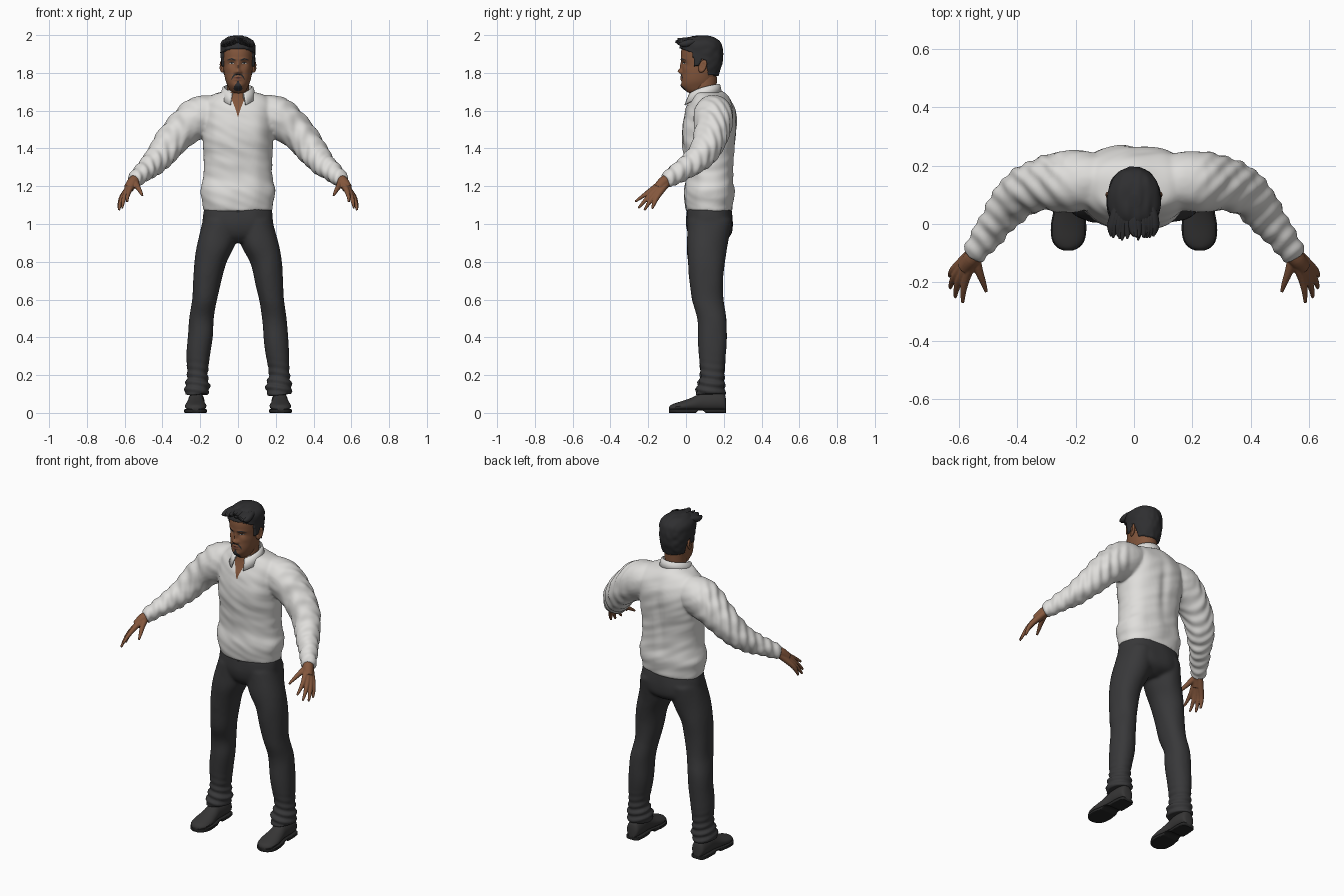
import bpy, bmesh, math, random
from mathutils import Vector, noise
from mathutils.bvhtree import BVHTree

random.seed(4)
cube = bpy.data.objects.get("Cube")
if cube:
    bpy.data.objects.remove(cube)


def material(name, r, g, b):
    m = bpy.data.materials.new(name)
    m.use_nodes = True
    m.diffuse_color = (r, g, b, 1)
    node = next(n for n in m.node_tree.nodes if n.type == 'BSDF_PRINCIPLED')
    node.inputs["Base Color"].default_value = (r, g, b, 1)
    node.inputs["Roughness"].default_value = 0.8
    return m


WHITE = material("shirt white", .74, .73, .71)
CHARCOAL = material("trouser charcoal", .04, .04, .042)
SKIN = material("brown skin", .23, .095, .046)
HAIR = material("black hair", .028, .028, .03)
LEATHER = material("shoe leather", .038, .037, .037)
SOLE = material("sole black", .018, .018, .018)
LIP = material("lip brown", .17, .06, .042)
EYE = material("eye white", .45, .4, .36)


def spline(keys, n):
    """Catmull-Rom through tuples, n samples per span."""
    out = []
    for i in range(len(keys) - 1):
        q = [keys[max(0, min(len(keys) - 1, i + k))] for k in (-1, 0, 1, 2)]
        for t in (j / n for j in range(n)):
            out.append(tuple(b + .5 * t * (c - a + t * (2*a - 5*b + 4*c - d + t * (3*(b - c) + d - a)))
                             for a, b, c, d in zip(*q)))
    return out + [keys[-1]]


def loft(bm, rings):
    rows = [[bm.verts.new(p) for p in ring] for ring in rings]
    n = len(rows[0])
    for a, b in zip(rows, rows[1:]):
        for i in range(n):
            bm.faces.new((a[i], a[(i+1) % n], b[(i+1) % n], b[i]))
    bm.faces.new(rows[0][::-1])
    bm.faces.new(rows[-1])


def oval(n, power):
    for i in range(n):
        a = math.tau * i / n
        yield [math.copysign(abs(c) ** (2 / power), c) for c in (math.cos(a), math.sin(a))]


def stack(bm, keys, side=1, sides=48, power=2.3, n=6):
    """Horizontal ovals; keys are (z, front y, back y, half width, centre x)."""
    loft(bm, [[(side*cx + rx*c, (yf + yb)/2 + (yb - yf)/2*s, z) for c, s in oval(sides, power)]
              for z, yf, yb, rx, cx in spline(keys, n)])


def tube(bm, keys, side=1, sides=20, n=5):
    """Round limb; keys are (x, y, z, radius)."""
    k = spline(keys, n)
    pts = [Vector((side*p[0], p[1], p[2])) for p in k]
    rings = []
    for i, p in enumerate(pts):
        t = (pts[min(i+1, len(pts)-1)] - pts[max(i-1, 0)]).normalized()
        u = t.cross(Vector((.3*side, .4, .86))).normalized()
        w = t.cross(u)
        rings.append([p + k[i][3] * (u*c + w*s) for c, s in oval(sides, 2)])
    loft(bm, rings)


def finish(name, bm, mat, voxel=0, smooth=4, angle=60):
    bmesh.ops.recalc_face_normals(bm, faces=bm.faces)
    me = bpy.data.meshes.new(name)
    bm.to_mesh(me)
    bm.free()
    ob = bpy.data.objects.new(name, me)
    bpy.context.collection.objects.link(ob)
    if voxel:
        r = ob.modifiers.new("blend", 'REMESH')
        r.mode, r.voxel_size = 'VOXEL', voxel
        s = ob.modifiers.new("relax", 'SMOOTH')
        s.factor, s.iterations = .5, smooth
        dg = bpy.context.evaluated_depsgraph_get()
        baked = bpy.data.meshes.new_from_object(ob.evaluated_get(dg))
        ob.modifiers.clear()
        ob.data = baked
    ob.data.materials.clear()
    ob.data.materials.append(mat)
    bpy.ops.object.select_all(action='DESELECT')
    ob.select_set(True)
    bpy.context.view_layer.objects.active = ob
    bpy.ops.object.shade_smooth_by_angle(angle=math.radians(angle))
    return ob


def displace(ob, fn):
    moves = [v.normal * fn(v.co) for v in ob.data.vertices]
    for v, m in zip(ob.data.vertices, moves):
        v.co += m
    ob.data.update()


def bump(x, w):
    return math.exp(-(x / w) ** 2)


def decal(name, target, keys, mat, mirror=False, lift=.0015):
    """Thin strip laid on the front of a part; keys are (x, z, half width)."""
    tree = BVHTree.FromPolygons([v.co for v in target.data.vertices],
                                [p.vertices for p in target.data.polygons])
    bm = bmesh.new()
    k = spline(keys, 6)
    for side in ((1, -1) if mirror else (1,)):
        rows = []
        for i, (x, z, w) in enumerate(k):
            a, b = k[max(i-1, 0)], k[min(i+1, len(k)-1)]
            d = Vector((a[1] - b[1], b[0] - a[0])).normalized()
            row = []
            for j in range(9):
                o = d * w * (j - 4) / 4
                hit = tree.ray_cast(Vector((side*(x + o.x), -1, z + o.y)), Vector((0, 1, 0)))[0]
                row.append(bm.verts.new(hit - Vector((0, lift, 0))) if hit else None)
            rows.append(row)
        for a, b in zip(rows, rows[1:]):
            for j in range(8):
                q = (a[j], a[j+1], b[j+1], b[j])
                if all(q):
                    bm.faces.new(q)
    bm.normal_update()
    bmesh.ops.reverse_faces(bm, faces=[f for f in bm.faces if f.normal.y > 0])
    me = bpy.data.meshes.new(name)
    bm.to_mesh(me)
    bm.free()
    me.materials.append(mat)
    bpy.context.collection.objects.link(bpy.data.objects.new(name, me))


# Shirt: torso and sleeves blended, then creased
bm = bmesh.new()
stack(bm, [(1.065, 0, .245, .182, 0), (1.11, -.008, .25, .187, 0), (1.17, -.01, .258, .2, 0),
           (1.24, -.002, .25, .185, 0), (1.35, -.012, .257, .178, 0), (1.48, -.022, .272, .187, 0),
           (1.58, -.008, .268, .195, 0), (1.64, .015, .245, .185, 0), (1.68, .03, .215, .14, 0),
           (1.705, .03, .175, .078, 0)])
for s in (1, -1):
    tube(bm, [(.1, .14, 1.59, .085), (.2, .145, 1.57, .108), (.31, .137, 1.485, .093), (.39, .1, 1.39, .08),
              (.44, .045, 1.33, .068), (.5, -.035, 1.275, .053), (.552, -.108, 1.227, .041)], s, 28)
shirt = finish("shirt", bm, WHITE, .008, 10)


def creases(p):
    arm = min(1, max(0, (abs(p.x) - .2) / .1))
    body = noise.noise((p.x*9, p.y*7, p.z*5)) * .009 + noise.noise((p.x*6, p.y*8, p.z*24 + p.x*10)) * .004
    sleeve = noise.noise((p.x*16, p.y*16, p.z*16)) * .006 + .003 * math.sin(90 * (p.x*p.x/abs(p.x) - p.y)) \
        if arm else 0
    spine = -.012 * bump(p.x, .03) * bump(p.z - 1.42, .16) if p.y > .15 else 0
    return body * (1 - arm) + sleeve * arm + spine


displace(shirt, creases)
decal("open_neck", shirt, [(0, 1.57, .002), (0, 1.61, .014), (0, 1.66, .034), (0, 1.7, .05)], SKIN, lift=.003)

# Collar folded around the neck, open at the front
bm = bmesh.new()
rows = []
for i in range(41):
    a = math.radians(-158 + 316 * i / 40)
    f = (abs(i - 20) / 20) ** 2
    top = 1.742 - .05 * f
    row = []
    for grow, z in ((0, top - .05), (.002, top), (.012, top - .004), (.022 + .016*f, top - .05 - .012*f)):
        row.append(bm.verts.new(((.07 + grow) * math.sin(a), .095 + (.074 + grow) * math.cos(a), z)))
    rows.append(row)
for a, b in zip(rows, rows[1:]):
    for j in range(3):
        bm.faces.new((a[j], a[j+1], b[j+1], b[j]))
collar = finish("collar", bm, WHITE)
collar.modifiers.new("cloth", 'SOLIDIFY').thickness = .006

# Trousers: hips and legs blended
bm = bmesh.new()
stack(bm, [(.9, .05, .18, .07, 0), (.94, .015, .235, .15, 0), (1.0, .0, .248, .185, 0), (1.085, .005, .24, .178, 0)])
for s in (1, -1):
    stack(bm, [(1.02, .01, .24, .095, .09), (.9, .003, .22, .1, .113), (.8, .01, .206, .084, .146),
               (.7, .018, .198, .075, .164), (.6, .032, .2, .066, .177), (.5, .06, .214, .066, .193),
               (.4, .066, .216, .066, .2), (.3, .07, .21, .062, .21), (.2, .075, .203, .055, .217),
               (.14, .058, .206, .068, .216), (.095, .05, .21, .062, .22)], s, 32, 2.1)
trousers = finish("trousers", bm, CHARCOAL, .008, 8)
displace(trousers, lambda p: noise.noise((p.x*11, p.y*11, p.z*7)) * .005 +
         bump(p.z - .15, .08) * .005 * math.sin(p.z*150 + p.x*25 + p.y*20))
decal("waist_button", trousers, [(-.009, 1.073, .012), (.009, 1.073, .012)], SOLE)

# Shoes: vertical cross-sections from heel to toe over a sole
shoe = [(.212, .022, .07), (.2, .038, .105), (.15, .044, .115), (.09, .043, .11), (.04, .05, .085),
        (-.01, .057, .066), (-.055, .052, .052), (-.08, .034, .042), (-.09, .014, .03)]
for s, label in ((1, "left"), (-1, "right")):
    for part, mat, grow in (("shoe", LEATHER, 0), ("sole", SOLE, .004)):
        bm = bmesh.new()
        rings = []
        for y, w, h in spline(shoe, 4):
            cx = s * (.222 + (.1 - y) * .02)
            if grow:
                arch = .012 if .06 < y < .1 else 0
                rings.append([(cx + (w + grow) * c, y, arch + (.02 - arch) * (t + 1) / 2) for c, t in oval(24, 8)])
            else:
                rings.append([(cx + w * c * (1 - .22 * max(0, t)), y, .012 + (h - .012) * (t + 1) / 2)
                              for c, t in oval(24, 2.4)])
        loft(bm, rings)
        finish(f"{label}_{part}", bm, mat, angle=45)

# Hands: each finger runs back through the palm
fingers = [((.548, -.115, 1.232), (.575, -.185, 1.178), (.585, -.232, 1.145), (.587, -.27, 1.118)),
           ((.555, -.112, 1.226), (.593, -.18, 1.163), (.608, -.222, 1.118), (.613, -.252, 1.084)),
           ((.558, -.106, 1.222), (.606, -.167, 1.152), (.624, -.2, 1.106), (.63, -.22, 1.073)),
           ((.558, -.1, 1.217), (.612, -.15, 1.147), (.627, -.169, 1.108), (.631, -.18, 1.08)),
           ((.545, -.115, 1.222), (.531, -.163, 1.196), (.517, -.2, 1.172), (.506, -.232, 1.15))]
for s, label in ((1, "left"), (-1, "right")):
    bm = bmesh.new()
    tube(bm, [(.535, -.085, 1.24, .03), (.556, -.118, 1.222, .03), (.58, -.15, 1.188, .026)], s)
    for joints in fingers:
        tube(bm, [(*p, r) for p, r in zip(joints, (.019, .0145, .0105, .006))], s, 14)
    finish(f"{label}_hand", bm, SKIN, .0035, 4)

# Neck
bm = bmesh.new()
stack(bm, [(1.6, .03, .15, .06, 0), (1.68, .035, .158, .059, 0), (1.78, .04, .165, .06, 0)], power=2)
finish("neck", bm, SKIN)

# Head with modelled features: (x, z, x spread, z spread, forward push)
skull = [(1.69, .035, .1, .02, 0), (1.7, .005, .12, .038, 0), (1.73, -.02, .14, .054, 0), (1.76, -.024, .152, .066, 0),
         (1.8, -.022, .165, .074, 0), (1.84, -.02, .178, .078, 0), (1.88, -.027, .185, .08, 0),
         (1.92, -.025, .184, .081, 0), (1.955, -.012, .174, .076, 0), (1.978, .02, .145, .053, 0), (1.986, .06, .1, .02, 0)]
features = [(0, 1.808, .013, .012, .02), (0, 1.835, .009, .022, .012), (.013, 1.802, .008, .008, .008),
            (.034, 1.85, .016, .012, -.008), (.03, 1.872, .022, .007, .004), (0, 1.779, .02, .006, .006),
            (0, 1.765, .018, .006, .005), (0, 1.728, .022, .014, .006), (.05, 1.82, .018, .015, .003)]
bm = bmesh.new()
stack(bm, skull, sides=120, power=2.15, n=9)
for v in bm.verts:
    if v.co.y < .05:
        v.co.y -= sum(d * bump(abs(v.co.x) - x, sx) * bump(v.co.z - z, sz) for x, z, sx, sz, d in features)
head = finish("head", bm, SKIN)

# Face details
decal("eyes", head, [(.02, 1.849, .001), (.033, 1.851, .0045), (.047, 1.85, .001)], EYE, True)
decal("irises", head, [(.029, 1.851, .004), (.037, 1.851, .004)], HAIR, True, .0025)
decal("upper_lids", head, [(.018, 1.85, .001), (.033, 1.857, .0018), (.049, 1.851, .001)], HAIR, True, .003)
decal("eyebrows", head, [(.014, 1.867, .003), (.035, 1.874, .004), (.056, 1.867, .0015)], HAIR, True)
decal("moustache", head, [(0, 1.791, .003), (.015, 1.79, .0045), (.029, 1.777, .003), (.033, 1.762, .001)], HAIR, True)
decal("lips", head, [(-.024, 1.772, .001), (0, 1.772, .008), (.024, 1.772, .001)], LIP)
decal("goatee", head, [(0, 1.757, .005), (0, 1.745, .008), (0, 1.73, .02), (0, 1.712, .022), (0, 1.704, .012)], HAIR)

# Ears
bm = bmesh.new()
for s in (1, -1):
    made = bmesh.ops.create_uvsphere(bm, u_segments=20, v_segments=14, radius=1)["verts"]
    for v in made:
        rim = .55 if v.co.x * s > 0 and v.co.yz.length < .6 else 1
        y, z = v.co.y * .021, v.co.z * .034
        v.co = (s * .083 + v.co.x * .013 * rim + s * y * .35, .088 + y + z * .25, 1.835 + z)
finish("ears", bm, SKIN)

# Hair cap: swells above the hairline and sinks into the head below it
hairline = [(-.1, 1.93), (-.015, 1.925), (.035, 1.905), (.045, 1.835), (.07, 1.84), (.085, 1.872),
            (.105, 1.865), (.118, 1.79), (.3, 1.765)]


def line_height(y):
    for (a, za), (b, zb) in zip(hairline, hairline[1:]):
        if y <= b:
            return za + (zb - za) * (y - a) / (b - a)
    return hairline[-1][1]


bm = bmesh.new()
stack(bm, skull, sides=120, power=2.15, n=9)
hair = finish("hair", bm, HAIR)
displace(hair, lambda p: .011 + .004 * noise.noise((p.x*45, p.y*18, p.z*30)) if p.z > line_height(p.y) else -.012)

# Swept tufts over the forehead and crown
bm = bmesh.new()
for i in range(15):
    x = -.066 + .132 * i / 14
    j = random.uniform(-.012, .012)
    reach = -.034 - .018 * bump(x, .045) + j
    tube(bm, [(x*.8, .09, 1.972, .008), (x, .03, 1.972 - abs(x)*.15, .017),
              (x*1.1 + j*.5, -.012, 1.968 + j*.3 - abs(x)*.2, .017), (x*1.1 + j, reach, 1.978 + j*.6 - abs(x)*.3, .003)],
         sides=10)
finish("fringe", bm, HAIR)
